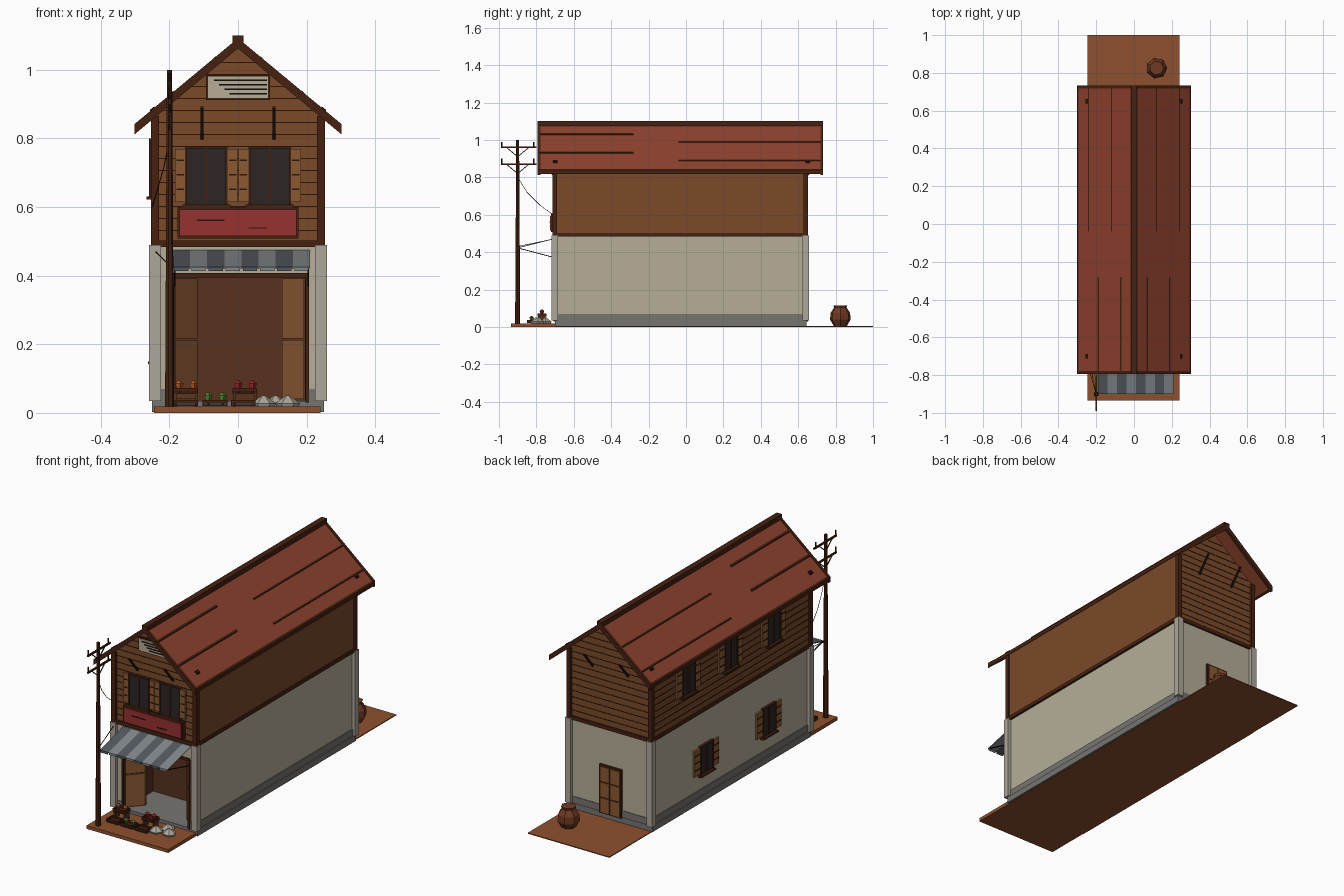
import bpy, bmesh, math
from mathutils import Vector

if "Cube" in bpy.data.objects:
    bpy.data.objects.remove(bpy.data.objects["Cube"])


def mat(name, r, g, b):
    m = bpy.data.materials.new(name)
    m.diffuse_color = tuple((c / 255) ** 2.2 for c in (r, g, b)) + (1,)
    m.use_nodes = True
    m.node_tree.nodes["Principled BSDF"].inputs["Base Color"].default_value = m.diffuse_color
    return m


WOOD = mat("wood", 122, 75, 45)
DARK = mat("dark_wood", 72, 38, 24)
LIGHT = mat("shutter_wood", 138, 90, 54)
INNER = mat("inner_wood", 88, 52, 36)
PLASTER = mat("plaster", 180, 172, 150)
STONE = mat("plinth_grey", 118, 116, 112)
POST = mat("post_grey", 172, 166, 154)
ROOF = mat("roof_red", 142, 68, 50)
SIGN = mat("sign_red", 150, 52, 52)
GLASS = mat("dark_glass", 48, 42, 40)
BLACK = mat("dark_line", 42, 28, 22)
EARTH = mat("earth", 140, 82, 50)
STRIPE = [mat("stripe_dark", 84, 90, 96), mat("stripe_light", 130, 134, 138)]
CLAY = mat("clay", 112, 60, 40)


def mesh(name, verts, faces, m):
    me = bpy.data.meshes.new(name)
    me.from_pydata(verts, [], faces)
    bm = bmesh.new()
    bm.from_mesh(me)
    bmesh.ops.recalc_face_normals(bm, faces=bm.faces)
    bm.to_mesh(me)
    bm.free()
    me.materials.append(m)
    ob = bpy.data.objects.new(name, me)
    bpy.context.collection.objects.link(ob)
    return ob


def boxes(name, m, *items):
    """Each item is (x0, x1, y0, y1, z0, z1)."""
    v, f = [], []
    for b in items:
        n = len(v)
        v += [(x, y, z) for x in b[:2] for y in b[2:4] for z in b[4:]]
        f += [tuple(n + i for i in q) for q in ((0, 1, 3, 2), (4, 6, 7, 5), (0, 4, 5, 1),
                                               (2, 3, 7, 6), (0, 2, 6, 4), (1, 5, 7, 3))]
    return mesh(name, v, f, m)


def extrude(name, prof, y0, y1, m):
    """Extrude an xz profile along y."""
    n = len(prof)
    v = [(x, y, z) for y in (y0, y1) for x, z in prof]
    f = [tuple(range(n)), tuple(range(n, 2 * n))]
    f += [(i, (i + 1) % n, n + (i + 1) % n, n + i) for i in range(n)]
    return mesh(name, v, f, m)


def beam(name, a, b, r, m, r2=None, sides=4):
    a, b = Vector(a), Vector(b)
    q = (b - a).to_track_quat('Z', 'Y')
    v, f = [], [tuple(range(sides)), tuple(range(sides, 2 * sides))]
    for p, rad in ((a, r), (b, r if r2 is None else r2)):
        for i in range(sides):
            t = 2 * math.pi * (i + .5) / sides
            v.append(p + q @ Vector((rad * math.cos(t), rad * math.sin(t), 0)))
    f += [(i, (i + 1) % sides, sides + (i + 1) % sides, sides + i) for i in range(sides)]
    return mesh(name, v, f, m)


def lathe(name, c, prof, sides, m):
    v = [(c[0] + r * math.cos(2 * math.pi * i / sides), c[1] + r * math.sin(2 * math.pi * i / sides), c[2] + z)
         for r, z in prof for i in range(sides)]
    f = [(k * sides + i, k * sides + (i + 1) % sides, (k + 1) * sides + (i + 1) % sides, (k + 1) * sides + i)
         for k in range(len(prof) - 1) for i in range(sides)]
    f += [tuple(range(sides)), tuple(range(len(v) - sides, len(v)))]
    return mesh(name, v, f, m)


Y0, Y1 = -.70, .64
roof_z = lambda x: 1.088 - .83 * abs(x)

# Ground and plinth
boxes("ground_sheet", EARTH, (-.245, .24, Y0, 1, 0, .005))
boxes("front_slab", EARTH, (-.245, .24, -.935, Y0, 0, .018))
boxes("plinth", STONE, (-.25, .25, Y0, Y1 + .005, .002, .035), (-.245, .245, -.45, Y1 + .003, .035, .07),
      (-.245, -.19, Y0 - .004, -.45, .035, .07), (.2, .245, Y0 - .004, -.45, .035, .07))

# Ground floor with shop recess
boxes("lower_walls", PLASTER, (-.24, .24, -.45, Y1, .03, .49), (-.24, -.19, Y0, -.45, .03, .49),
      (.2, .24, Y0, -.45, .03, .49), (-.19, .2, Y0, -.45, .4, .49))
boxes("shop_lining", INNER, (-.19, .2, -.456, -.449, .036, .4), (-.19, -.185, -.695, -.45, .036, .4),
      (.195, .2, -.695, -.45, .036, .4), (-.19, .2, -.695, -.45, .394, .4))
boxes("opening_frame", DARK, (-.195, .205, Y0 - .008, Y0, .395, .408), (-.197, -.187, Y0 - .008, Y0, .03, .4),
      (.197, .207, Y0 - .008, Y0, .03, .4))
for s, x in ((-1, -.183), (1, .193)):
    c = [(x, -.692), (x - s * .065, -.62)]
    for z0, z1 in ((.04, .212), (.217, .392)):
        v = [(px, py + d, z) for px, py in c for d in (0, .012) for z in (z0, z1)]
        mesh("folded_shop_door", v, [(0, 1, 3, 2), (4, 6, 7, 5), (0, 4, 5, 1), (2, 3, 7, 6), (0, 2, 6, 4), (1, 5, 7, 3)], LIGHT)

# Corner posts on both floors and floor beams
for x in (-.242, .242):
    for y in (Y0 - .001, Y1 + .001):
        boxes("lower_corner_post", POST, (x - .017, x + .017, y - .017, y + .017, .035, .49))
        boxes("upper_corner_post", DARK, (x - .012, x + .012, y - .012, y + .012, .485, .865))
boxes("floor_beam", DARK, (-.252, .252, Y0 - .01, Y0, .483, .502), (-.252, .252, Y1, Y1 + .01, .483, .502),
      (-.252, -.24, Y0, Y1, .483, .502), (.24, .252, Y0, Y1, .483, .502))

# Upper floor with gables, and plank seams
extrude("upper_walls", [(-.245, .49), (.245, .49), (.245, .87), (0, 1.073), (-.245, .87)], Y0, Y1, WOOD)
for i in range(15):
    z = .53 + .035 * i
    w = min(.24, (1.06 - z) / .83)
    boxes("plank_seam", BLACK, (-w, w, Y0 - .002, Y0, z, z + .003), (-w, w, Y1, Y1 + .002, z, z + .003))
    if z < .86:
        boxes("left_plank_seam", BLACK, (-.247, -.245, Y0, Y1, z, z + .003))

# Roof slopes, bargeboards, ridge, seams and bolts
for s in (-1, 1):
    def strip(name, xa, xb, lo, hi, ya, yb, m):
        p = [(s * x, roof_z(x) + d) for x, d in ((xa, lo), (xb, lo), (xb, hi), (xa, hi))]
        return extrude(name, p, ya, yb, m)
    strip("roof_slope", 0, .297, -.018, 0, -.785, .725, ROOF)
    strip("eave_edge", .294, .302, -.02, .001, -.785, .725, DARK)
    for y in (-.793, .718):
        strip("bargeboard", 0, .302, -.026, .004, y, y + .015, DARK)
    for x in (.07, .19):
        strip("front_roof_seam", x - .004, x + .004, -.004, .005, -.785, -.28, DARK)
    for x in (.12, .24):
        strip("rear_roof_seam", x - .003, x + .003, -.004, .004, -.04, .72, DARK)
    for y in (-.70, .65):
        strip("roof_bolt", .244, .256, -.004, .008, y - .012, y + .012, BLACK)
    # Gable brackets
    for y, d in ((Y0, -.075), (Y1, .075)):
        beam("gable_bracket", (s * .105, y, .80), (s * .105, y + d, .89), .006, BLACK)
boxes("ridge_cap", DARK, (-.016, .016, -.793, .733, 1.075, 1.1))


# Windows: u runs along the wall, built for the front and mapped to the left wall
def window(u, z0, z1, hw, sw, wall):
    def put(name, m, *parts):
        out = []
        for u0, u1, d0, d1, a, b in parts:
            if wall == "front":
                out.append((u + u0, u + u1, Y0 - d1, Y0 - d0, a, b))
            else:
                x = -.245 if z0 > .5 else -.24
                out.append((x - d1, x - d0, u + u0, u + u1, a, b))
        boxes(wall + "_" + name, m, *out)
    put("window_pane", GLASS, (-hw, hw, 0, .008, z0, z1))
    put("window_frame", DARK, (-hw, hw, 0, .014, z1 - .007, z1), (-hw, -hw + .006, 0, .014, z0, z1),
        (hw - .006, hw, 0, .014, z0, z1), (-.003, .003, 0, .012, z0, z1), (-hw - .008, hw + .008, 0, .022, z0 - .008, z0))
    for s in (-1, 1):
        a, b = sorted((s * hw, s * (hw + sw)))
        put("shutter", LIGHT, (a, b, 0, .01, z0 + .008, z1 - .008))
        put("shutter_slat", BLACK, *[(a + .004, b - .004, .01, .013, z, z + .004)
                                     for z in (z0 + (z1 - z0) * k / 4 for k in (1, 2, 3))])


for x in (-.092, .092):
    window(x, .607, .777, .062, .029, "front")
for y in (.34, -.02, -.385):
    window(y, .63, .80, .055, .045, "left")
for y in (.18, -.35):
    window(y, .15, .305, .055, .05, "left")

# Sign board
boxes("sign_frame", DARK, (-.177, .177, Y0 - .022, Y0, .508, .6))
boxes("sign_face", SIGN, (-.17, .17, Y0 - .028, Y0 - .02, .515, .593))
boxes("sign_stroke", BLACK, (-.12, -.04, Y0 - .031, Y0 - .027, .559, .563), (.03, .085, Y0 - .031, Y0 - .027, .537, .541))

# Gable vent
boxes("vent_frame", DARK, (-.093, .093, Y0 - .01, Y0, .912, .985))
boxes("vent_face", PLASTER, (-.088, .088, Y0 - .014, Y0, .917, .98))
boxes("vent_slat", BLACK, *[(-.07 + .015 * i, .085, Y0 - .019, Y0 - .013, .967 - .013 * i, .971 - .013 * i) for i in range(4)])

# Striped awning with tabs and struts
for i in range(8):
    x0, x1 = -.19 + .05 * i, -.14 + .05 * i
    v = [(x, y, z + d) for x in (x0, x1) for y, z in ((Y0, .475), (-.9, .425)) for d in (0, -.004)]
    mesh("awning_stripe", v, [(0, 2, 6, 4), (1, 5, 7, 3), (0, 1, 3, 2), (4, 6, 7, 5), (0, 4, 5, 1), (2, 3, 7, 6)], STRIPE[i % 2])
    boxes("awning_tab", STRIPE[i % 2], (x0 + .004, x1 - .004, -.901, -.898, .413, .425))
for x in (-.185, .205):
    beam("awning_strut", (x, -.89, .42), (x, Y0, .37), .003, BLACK)

# Back door with panels
boxes("back_door_frame", DARK, (-.07, .06, Y1, Y1 + .012, .03, .29))
boxes("back_door_panel", LIGHT, *[(x, x + .053, Y1 + .01, Y1 + .016, z, z + .076)
                                  for x in (-.063, -.003) for z in (.037, .121, .205)])

# Clay jar behind the house
lathe("jar", (.12, .825, .004), [(.035, 0), (.056, .035), (.054, .07), (.034, .1), (.038, .112)], 7, CLAY)

# Utility pole with cross arms, pins and wires
P = Vector((-.2, -.9, 0))
beam("pole", P + Vector((0, 0, .01)), P + Vector((0, 0, 1)), .014, DARK, .008, 7)
for z in (.96, .87):
    beam("cross_arm", (-.2, -.99, z), (-.2, -.8, z), .006, DARK)
    for s in (-1, 1):
        beam("arm_brace", (-.2, -.9, z - .05), (-.2, -.9 + s * .06, z), .003, DARK)
        beam("arm_pin", (-.2, -.9 + s * .085, z), (-.2, -.9 + s * .085, z + .03), .004, BLACK, sides=6)
pts = [(-.2, -.9, .8), (-.215, -.85, .72), (-.235, -.78, .65), (-.25, -.71, .6)]
for a, b in zip(pts, pts[1:]):
    beam("service_wire", a, b, .0015, BLACK)
beam("pole_stay", (-.2, -.9, .43), (-.24, -.71, .47), .002, BLACK)

# Produce crates and sacks on the front slab
COLORS = {"orange": mat("orange", 185, 90, 40), "green": mat("green", 80, 135, 50), "red": mat("red", 165, 40, 45)}
for x, y, z, c in ((-.152, -.825, .02, None), (-.067, -.825, .02, "green"), (.015, -.825, .02, None),
                   (-.152, -.77, .055, "orange"), (.02, -.77, .055, "red")):
    boxes("crate", DARK, (x - .036, x + .036, y - .024, y + .024, z, z + .005),
          *[(x - .036, x + .036, y + d - .002, y + d + .002, z + .008, z + .018) for d in (-.023, .023)],
          *[(x + d - .002, x + d + .002, y - .024, y + .024, z, z + .018) for d in (-.034, .034)])
    if z > .03:
        boxes("crate_stand", INNER, *[(x + d - .004, x + d + .004, y - .02, y + .02, .018, z) for d in (-.03, .03)])
    if c:
        for d in (-.02, .022):
            lathe("produce", (x + d, y, z + .005), [(.004, 0), (.013, .025), (.004, .034)], 5, COLORS[c])
for x, y in ((.075, -.8), (.145, -.79), (.11, -.75)):
    lathe("sack", (x, y, .016), [(.03, 0), (.036, .012), (.006, .034)], 6, POST)
